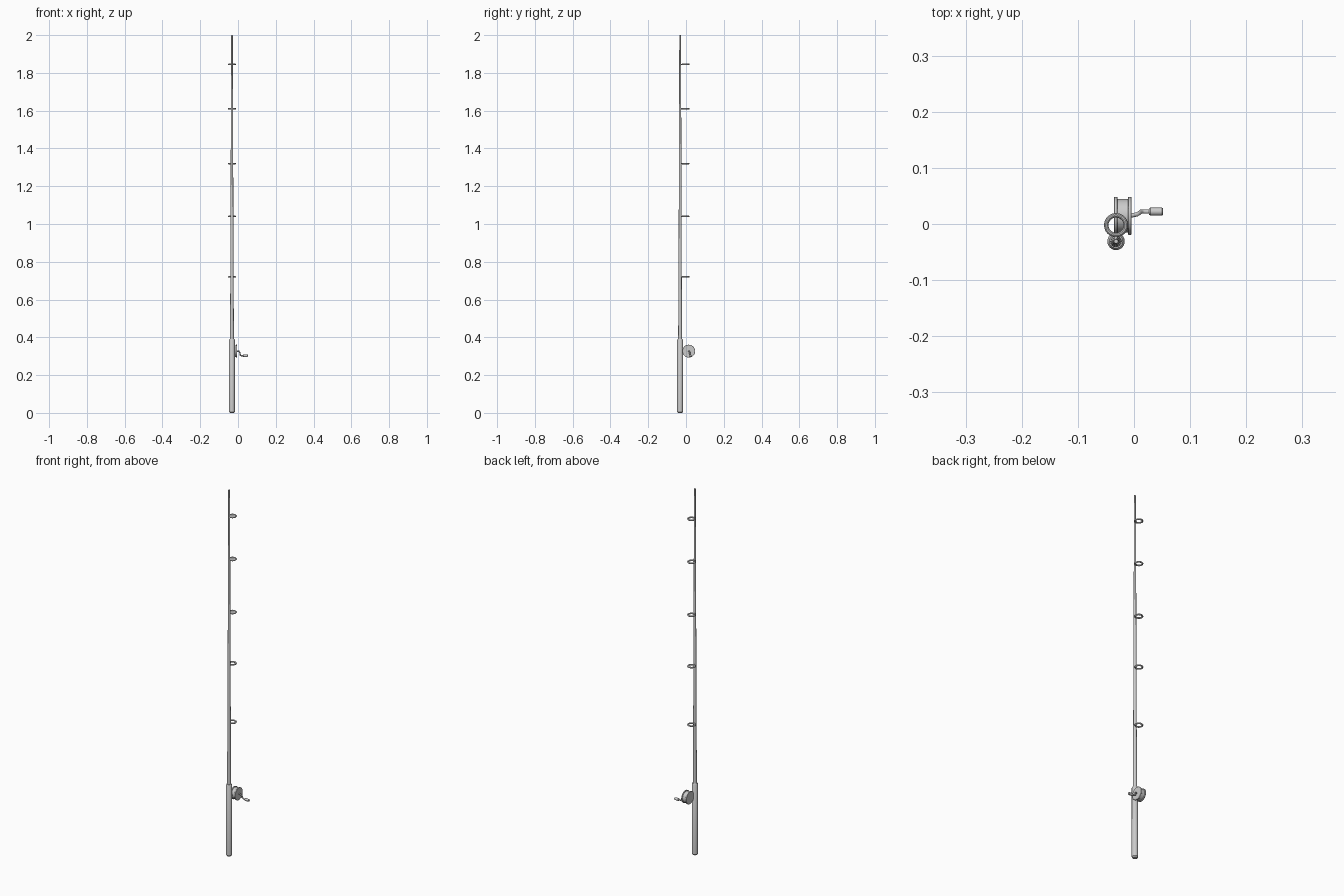
import bpy, bmesh, math
from mathutils import Vector

if "Cube" in bpy.data.objects:
    bpy.data.objects.remove(bpy.data.objects["Cube"])

ROD = Vector((-0.032, -0.031, 0))
REEL = Vector((-0.020, 0.0145, 0.327))


def finish(name, bm, angle=35):
    bmesh.ops.recalc_face_normals(bm, faces=bm.faces)
    me = bpy.data.meshes.new(name)
    bm.to_mesh(me)
    bm.free()
    ob = bpy.data.objects.new(name, me)
    bpy.context.collection.objects.link(ob)
    bpy.context.view_layer.objects.active = ob
    ob.select_set(True)
    bpy.ops.object.shade_smooth_by_angle(angle=math.radians(angle))
    ob.select_set(False)
    return ob


def lathe(name, profile, origin, axis='Z', sides=24):
    """Closed solid of revolution from (radius, height) points."""
    bm = bmesh.new()
    rings = []
    for r, h in profile:
        ring = []
        for i in range(sides):
            a = 2 * math.pi * i / sides
            c, s = r * math.cos(a), r * math.sin(a)
            p = Vector((c, s, h)) if axis == 'Z' else Vector((h, c, s))
            ring.append(bm.verts.new(origin + p))
        rings.append(ring)
    for a, b in zip(rings, rings[1:]):
        for i in range(sides):
            j = (i + 1) % sides
            bm.faces.new((a[i], a[j], b[j], b[i]))
    bm.faces.new(rings[0])
    bm.faces.new(rings[-1])
    return finish(name, bm)


def tube(name, points, radius):
    cu = bpy.data.curves.new(name, 'CURVE')
    cu.dimensions = '3D'
    cu.bevel_depth = radius
    cu.bevel_resolution = 3
    cu.use_fill_caps = True
    sp = cu.splines.new('POLY')
    sp.points.add(len(points) - 1)
    for p, co in zip(sp.points, points):
        p.co = (*co, 1)
    ob = bpy.data.objects.new(name, cu)
    bpy.context.collection.objects.link(ob)
    return ob


# Grip with chamfered ends
lathe("grip", [(0.011, 0), (0.0155, 0.006), (0.0155, 0.386), (0.012, 0.392)], ROD)

# Tapering rod blank
lathe("rod_blank", [(0.0105, 0.385), (0.0085, 0.72), (0.0045, 1.996), (0.0035, 2.0)],
      ROD, sides=16)

# Line guides, each with a short foot to the rod
for n, z in enumerate((0.72, 1.04, 1.32, 1.61, 1.845), 1):
    bpy.ops.mesh.primitive_torus_add(
        location=(ROD.x, -0.002, z), major_radius=0.0175, minor_radius=0.004,
        major_segments=24, minor_segments=10)
    ring = bpy.context.object
    ring.name = f"line_guide_{n}"
    bpy.ops.object.shade_smooth_by_angle(angle=math.radians(60))
    tube(f"guide_foot_{n}", [(ROD.x, ROD.y, z), (ROD.x, -0.019, z)], 0.003)

# Reel spool with two flanges
lathe("reel_spool", [(0.033, -0.0155), (0.034, -0.0145), (0.034, -0.0105), (0.033, -0.0095),
                     (0.030, -0.0095), (0.030, 0.0095), (0.033, 0.0095),
                     (0.034, 0.0105), (0.034, 0.0145), (0.033, 0.0155)],
      REEL, axis='X', sides=32)

# Reel foot joining spool and grip
tube("reel_foot", [(-0.029, -0.030, REEL.z), (-0.024, -0.005, REEL.z)], 0.005)

# Crank: axle, dropped arm and knob
tube("crank_arm", [(-0.008, 0.0145, 0.327), (0.005, 0.017, 0.326), (0.010, 0.020, 0.318),
                   (0.012, 0.022, 0.306), (0.018, 0.022, 0.303), (0.030, 0.022, 0.303)], 0.0038)
lathe("crank_knob", [(0.0055, 0), (0.007, 0.002), (0.007, 0.023), (0.0055, 0.025)],
      Vector((0.027, 0.022, 0.303)), axis='X', sides=16)
